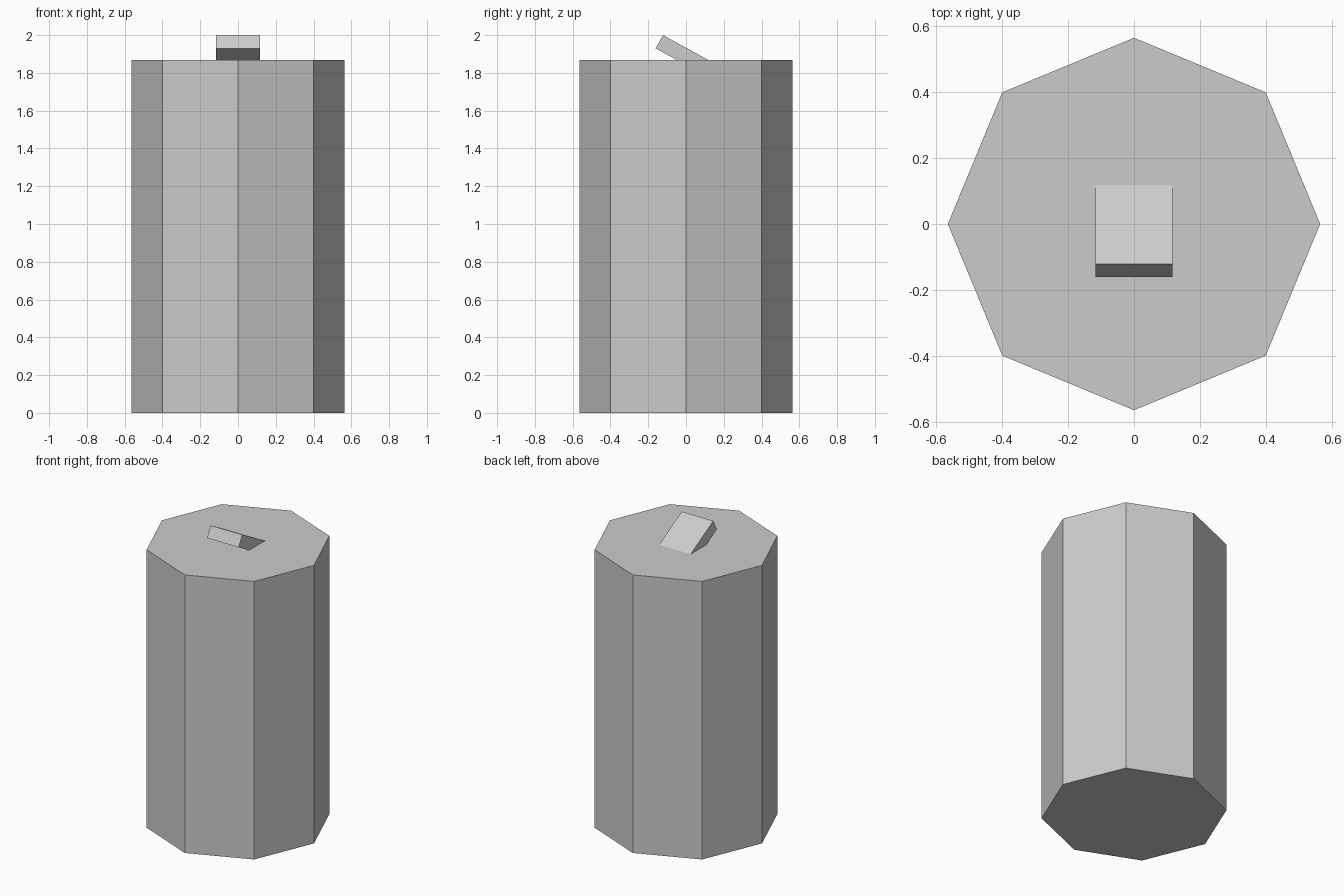
import bpy
from math import radians, cos, sin
from mathutils import Vector

if "Cube" in bpy.data.objects:
    bpy.data.objects.remove(bpy.data.objects["Cube"])

BODY_HEIGHT = 1.868
BODY_RADIUS = 0.565

# Octagonal body, corners on the x and y axes
bpy.ops.mesh.primitive_cylinder_add(vertices=8, radius=BODY_RADIUS, depth=BODY_HEIGHT,
                                    location=(0, 0, BODY_HEIGHT / 2))
bpy.context.object.name = "can_body"

# Tilted pull tab: a slab whose rear end sinks into the lid
tilt = radians(28.8)
width, length, thickness = 0.235, 0.31, 0.08
raised_edge = Vector((0, -0.122, 2.0))
along = Vector((0, cos(tilt), -sin(tilt)))
down = Vector((0, -sin(tilt), -cos(tilt)))
centre = raised_edge + along * length / 2 + down * thickness / 2

bpy.ops.mesh.primitive_cube_add(size=1, location=centre, rotation=(-tilt, 0, 0))
tab = bpy.context.object
tab.name = "pull_tab"
tab.scale = (width, length, thickness)
